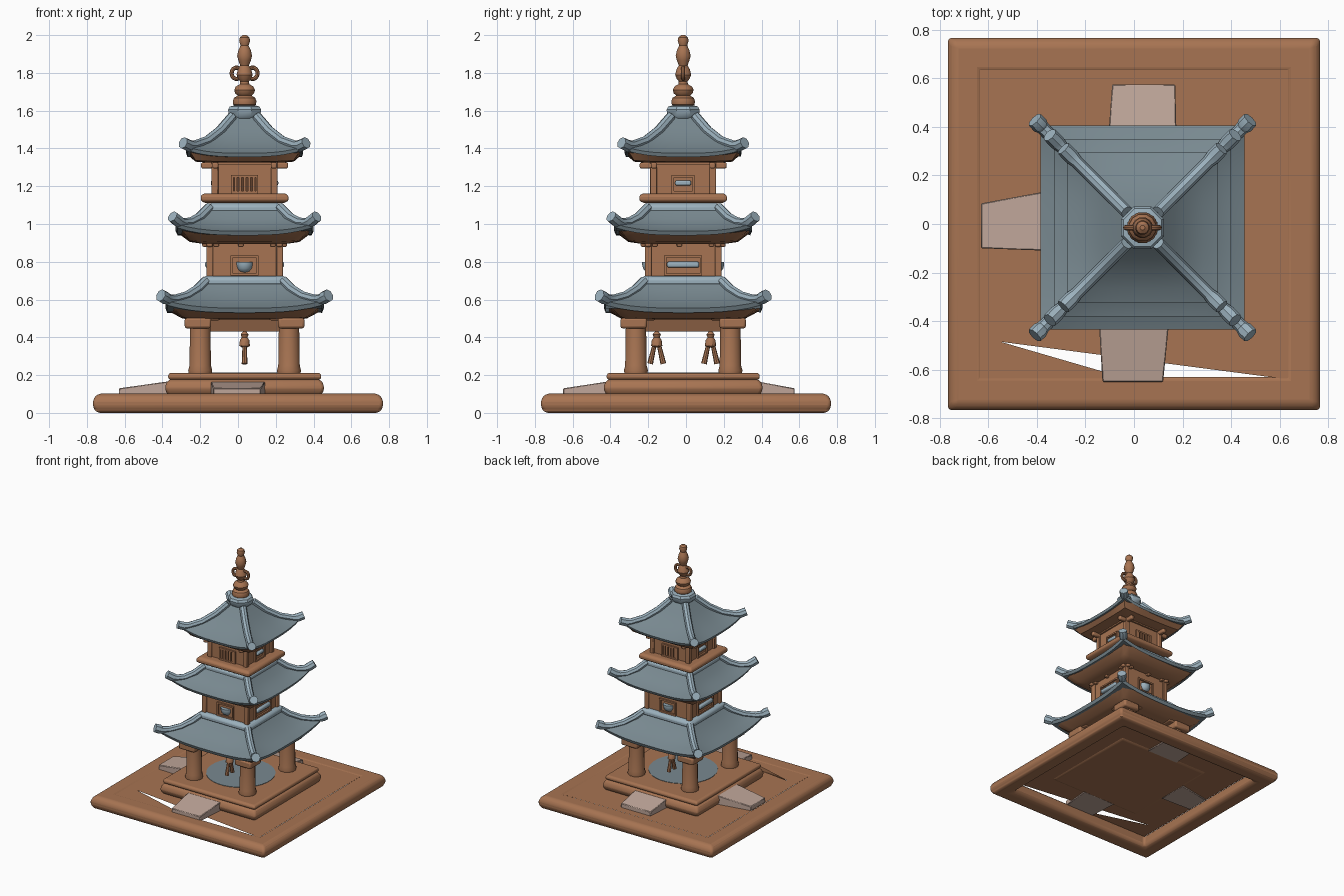
import bpy, bmesh, math
from mathutils import Vector

if "Cube" in bpy.data.objects:
    bpy.data.objects.remove(bpy.data.objects["Cube"])

CX, CY = 0.035, -0.015          # tower axis


def material(name, rgb):
    m = bpy.data.materials.new(name)
    m.diffuse_color = (*rgb, 1)
    m.use_nodes = True
    m.node_tree.nodes["Principled BSDF"].inputs["Base Color"].default_value = m.diffuse_color
    return m


WOOD = material("warm_wood", (0.39, 0.175, 0.085))
DARK = material("dark_wood", (0.12, 0.05, 0.025))
SLATE = material("slate_tile", (0.19, 0.25, 0.28))
RIDGE = material("pale_ridge_tile", (0.33, 0.44, 0.51))
STONE = material("pale_stone", (0.52, 0.38, 0.32))
QUARTERS = [(1, 1), (1, -1), (-1, 1), (-1, -1)]


def finish(name, bm, mat, bevel=0, segs=2):
    bmesh.ops.recalc_face_normals(bm, faces=bm.faces)
    me = bpy.data.meshes.new(name)
    bm.to_mesh(me)
    bm.free()
    me.materials.append(mat)
    ob = bpy.data.objects.new(name, me)
    bpy.context.collection.objects.link(ob)
    if bevel:
        b = ob.modifiers.new("soft_edges", 'BEVEL')
        b.width, b.segments = bevel, segs
    return ob


def box(name, c, s, mat=WOOD, bevel=0.0):
    """box at c (relative to the tower axis) with full size s"""
    bm = bmesh.new()
    bmesh.ops.create_cube(bm, size=1)
    for v in bm.verts:
        v.co = Vector((v.co.x * s[0] + c[0] + CX, v.co.y * s[1] + c[1] + CY, v.co.z * s[2] + c[2]))
    return finish(name, bm, mat, bevel)


def loft(name, rings, mat, n=1, caps=True, cyclic=False, bevel=0, axis=(CX, CY), segs=2):
    """square rings (half width, z, corner lift) skinned together"""
    bm = bmesh.new()
    loops = []
    for h, z, lift in rings:
        loop = []
        for k in range(4):
            a = k * math.pi / 2
            for i in range(n):
                t = -1 + 2 * i / n
                x, y = h * t, -h
                loop.append(bm.verts.new((axis[0] + x * math.cos(a) - y * math.sin(a),
                                          axis[1] + x * math.sin(a) + y * math.cos(a),
                                          z + lift * abs(t) ** 3)))
        loops.append(loop)
    pairs = list(zip(loops, loops[1:])) + ([(loops[-1], loops[0])] if cyclic else [])
    for a, b in pairs:
        for i in range(len(a)):
            j = (i + 1) % len(a)
            bm.faces.new((a[i], a[j], b[j], b[i]))
    if caps and not cyclic:
        bm.faces.new(loops[0])
        bm.faces.new(loops[-1])
    return finish(name, bm, mat, bevel, segs)


def lathe(name, profile, mat, c=(0, 0), n=12):
    """revolved (radius, z) profile"""
    bm = bmesh.new()
    loops = []
    for r, z in profile:
        loops.append([bm.verts.new((CX + c[0] + r * math.cos((i + .5) * math.tau / n),
                                    CY + c[1] + r * math.sin((i + .5) * math.tau / n), z)) for i in range(n)])
    for a, b in zip(loops, loops[1:]):
        for i in range(n):
            j = (i + 1) % n
            bm.faces.new((a[i], a[j], b[j], b[i]))
    bm.faces.new(loops[0])
    bm.faces.new(loops[-1])
    return finish(name, bm, mat)


def tube(name, pts, r, mat, cyclic=False):
    """pts are (x, y, z, radius factor)"""
    cu = bpy.data.curves.new(name, 'CURVE')
    cu.dimensions = '3D'
    cu.bevel_depth, cu.bevel_resolution, cu.use_fill_caps = r, 2, True
    sp = cu.splines.new('POLY')
    sp.points.add(len(pts) - 1)
    for p, (x, y, z, f) in zip(sp.points, pts):
        p.co, p.radius = (x + CX, y + CY, z, 1), f
    sp.use_cyclic_u = cyclic
    cu.materials.append(mat)
    ob = bpy.data.objects.new(name, cu)
    bpy.context.collection.objects.link(ob)
    bpy.ops.object.select_all(action='DESELECT')
    ob.select_set(True)
    bpy.context.view_layer.objects.active = ob
    bpy.ops.object.convert(target='MESH')


def roof(name, slope, under, ridge, lift):
    """slate slopes, wooden soffit and four curled corner ridges"""
    loft(name + "_slates", [(h, z, lift * k) for h, z, k in slope], SLATE, n=12)
    loft(name + "_soffit", [(h, z, lift * k) for h, z, k in under], WOOD, n=12)
    for sx, sy in QUARTERS:
        pts = [(sx * h, sy * h, z, f) for h, z, f in ridge]
        tube(name + "_corner_ridge", pts, 0.026, RIDGE)


# ground tray: rounded rim and a thin floor with a wedge-shaped gap
loft("tray_rim", [(.745, 0, 0), (.767, .025, 0), (.767, .075, 0), (.74, .102, 0), (.63, .102, 0), (.63, .02, 0), (.66, 0, 0)],
     WOOD, cyclic=True, bevel=0.022, axis=(0, 0), segs=3)
bm = bmesh.new()
bm.faces.new([bm.verts.new((x, y, .098)) for x, y in
              [(-.635, .635), (.635, .635), (.635, -.64), (-.55, -.485), (0, -.645), (-.635, -.64)]])
bm.normal_update()
if bm.faces[:][0].normal.z < 0:
    bmesh.ops.reverse_faces(bm, faces=bm.faces[:])
me = bpy.data.meshes.new("tray_floor")
bm.to_mesh(me)
bm.free()
me.materials.append(WOOD)
bpy.context.collection.objects.link(bpy.data.objects.new("tray_floor", me))


# sloped stepping stones
def stone(name, outer, inner):
    bm = bmesh.new()
    quad = [(*p, .13) for p in outer] + [(*p, .168) for p in inner]
    top = [bm.verts.new(p) for p in quad]
    low = [bm.verts.new((x, y, .09)) for x, y, z in quad]
    bm.faces.new(top)
    bm.faces.new(low)
    for i in range(4):
        j = (i + 1) % 4
        bm.faces.new((top[i], top[j], low[j], low[i]))
    finish(name, bm, STONE, 0.004, 1)


stone("front_stone", [(-.13, -.65), (.12, -.65)], [(.145, -.40), (-.145, -.40)])
stone("back_stone", [(.17, .575), (-.09, .575)], [(-.105, .37), (.175, .37)])
stone("left_stone", [(-.63, .085), (-.63, -.10)], [(-.36, -.11), (-.36, .135)])

# plinth
loft("plinth_base", [(.40, .09, 0), (.42, .115, 0), (.42, .15, 0), (.40, .178, 0)], WOOD, bevel=0.015)
loft("plinth_slab", [(.385, .17, 0), (.405, .182, 0), (.405, .202, 0), (.395, .212, 0)], WOOD, bevel=0.008)
lathe("floor_disc", [(.25, .205), (.25, .215)], SLATE, n=32)

# ground storey: posts, capitals, ceiling beams
for sx, sy in QUARTERS:
    x, y = .235 * sx, .25 * sy
    lathe("post", [(.062, .205), (.066, .225), (.059, .25), (.055, .50)], WOOD, (x, y))
    box("post_capital", (x + .012 * sx, y + .012 * sy, .475), (.14, .14, .055), WOOD, .012)
    box("post_corbel", (x - .02 * sx, y - .02 * sy, .515), (.17, .17, .05), WOOD, .01)
loft("ceiling", [(.205, .43, 0), (.235, .505, 0), (.28, .515, 0)], WOOD, bevel=.005)

# hanging bells with two clappers each
for y in (-.14, .145):
    lathe("bell_hanger", [(.008, .38), (.008, .44)], WOOD, (.0, y), 8)
    lathe("bell_body", [(.012, .345), (.03, .355), (.026, .385), (.016, .40), (.022, .415), (.01, .43)], WOOD, (0, y), 10)
    for s in (-1, 1):
        tube("bell_clapper", [(0, y + .012 * s, .36, .8), (0, y + .035 * s, .26, 1.1)], .014, WOOD)

# three roofs
roof("lower_roof",
     [(.41, .53, 1), (.42, .555, 1), (.36, .578, .7), (.32, .60, .4), (.25, .65, .1), (.205, .70, 0)],
     [(.29, .495, 0), (.33, .50, .2), (.405, .54, 1), (.30, .56, .3)],
     [(.205, .70, 1), (.25, .655, 1), (.31, .617, 1), (.37, .60, 1), (.41, .602, 1.1), (.422, .61, 1.35), (.444, .622, 1.3)], .04)
roof("middle_roof",
     [(.355, .94, 1), (.365, .962, 1), (.31, .98, .7), (.24, 1.025, .2), (.185, 1.09, 0)],
     [(.22, .895, 0), (.29, .905, .2), (.35, .95, 1), (.25, .97, .3)],
     [(.185, 1.09, 1), (.24, 1.035, 1), (.29, 1.008, 1), (.33, 1.006, 1), (.352, 1.015, 1.25), (.382, 1.04, 1.2)], .04)
roof("upper_roof",
     [(.303, 1.355, 1), (.31, 1.375, 1), (.25, 1.40, .6), (.19, 1.44, .2), (.13, 1.49, 0), (.06, 1.57, 0)],
     [(.20, 1.325, 0), (.26, 1.33, .2), (.30, 1.365, 1), (.2, 1.38, .3)],
     [(.065, 1.57, 1), (.13, 1.495, 1), (.20, 1.44, 1), (.27, 1.415, 1), (.295, 1.415, 1.25), (.326, 1.43, 1.2)], .035)

# pale tile collars where storeys rise from the roofs
for name, h, z in (("lower_collar", .212, .705), ("middle_collar", .19, 1.09)):
    loft(name, [(h + .012, z - .025, 0), (h + .012, z + .005, 0), (h - .005, z + .02, 0)], RIDGE, bevel=.008)

# storey walls, corner posts, brackets
loft("middle_storey", [(.188, .68, 0), (.188, .94, 0)], WOOD)
loft("balcony", [(.205, 1.11, 0), (.232, 1.122, 0), (.232, 1.15, 0), (.215, 1.162, 0)], WOOD, bevel=.008)
loft("upper_storey", [(.16, 1.13, 0), (.16, 1.35, 0)], WOOD)
for sx, sy in QUARTERS:
    box("middle_corner_post", (.185 * sx, .185 * sy, .82), (.035, .035, .24), WOOD, .005)
    box("upper_corner_post", (.157 * sx, .157 * sy, 1.24), (.035, .035, .2), WOOD, .005)
    for z, r, l in ((1.31, .165, .065), (.895, .195, .03)):
        box("bracket_x", (sx * (r + l / 2), sy * (r - .01), z), (l, .032, .032), WOOD, .008)
        box("bracket_y", (sx * (r - .01), sy * (r + l / 2), z), (.032, l, .032), WOOD, .008)
loft("middle_lintel", [(.195, .915, 0), (.195, .94, 0)], WOOD)
loft("upper_lintel", [(.172, 1.315, 0), (.172, 1.345, 0)], WOOD)


# window fittings on each wall; u runs along the wall, d is the distance out
def wall_box(name, side, u, d, z, su, sd, sz, mat=WOOD, bevel=0):
    s = 1 if side in "RB" else -1
    if side in "FB":
        return box(name, (u, s * d, z), (su, sd, sz), mat, bevel)
    return box(name, (s * d, u, z), (sd, su, sz), mat, bevel)


def frame(name, side, d, z, w, h):
    for k in (-1, 1):
        wall_box(name + "_jamb", side, k * w / 2, d, z, .012, .02, h + .012)
        wall_box(name + "_rail", side, 0, d, z + k * h / 2, w + .012, .02, .012)


for side in "FBLR":
    wide = side in "LR"
    frame("middle_window", side, .19, .78, .19 if wide else .135, .095)
    frame("upper_window", side, .163, 1.21, .11 if wide else .13, .085)
    if wide:
        wall_box("middle_blind", side, 0, .194, .785, .17, .03, .032, RIDGE, .01)
        wall_box("upper_blind", side, 0, .166, 1.217, .085, .025, .026, RIDGE, .008)
    else:
        wall_box("upper_window_gap", side, 0, .1605, 1.21, .12, .005, .08, DARK)
        for i in range(5):
            wall_box("upper_window_bar", side, -.048 + .024 * i, .165, 1.21, .013, .012, .08)
        s = 1 if side == "B" else -1
        lathe("window_bowl", [(.012, .742), (.03, .75), (.041, .765), (.046, .785), (.046, .80)], RIDGE, (0, s * .172), 16)
    for u in (-.02, .15, -.15):
        wall_box("rafter_end", side, u, .2, .895, .028, .03, .028, WOOD, .005)

# roof cap and finial
lathe("roof_cap", [(.07, 1.555), (.09, 1.575), (.095, 1.605), (.085, 1.622), (.05, 1.63)], RIDGE, n=8)
lathe("finial", [(.04, 1.615), (.062, 1.632), (.065, 1.65), (.058, 1.668), (.038, 1.68), (.052, 1.692), (.057, 1.71),
                 (.048, 1.728), (.026, 1.74), (.024, 1.755), (.036, 1.77), (.044, 1.79), (.036, 1.82), (.024, 1.84),
                 (.034, 1.865), (.041, 1.89), (.034, 1.92), (.022, 1.945), (.03, 1.97), (.026, 1.988), (.01, 2.0)], WOOD)
for s in (-1, 1):
    tube("finial_loop", [(s * .043 + .026 * math.cos(a), 0, 1.798 + .03 * math.sin(a), 1)
                         for a in [i * math.tau / 14 for i in range(14)]], .011, WOOD, True)

# smooth shading with crisp edges
bpy.ops.object.select_all(action='SELECT')
bpy.context.view_layer.objects.active = bpy.context.selected_objects[0]
bpy.ops.object.shade_smooth_by_angle(angle=math.radians(35))
